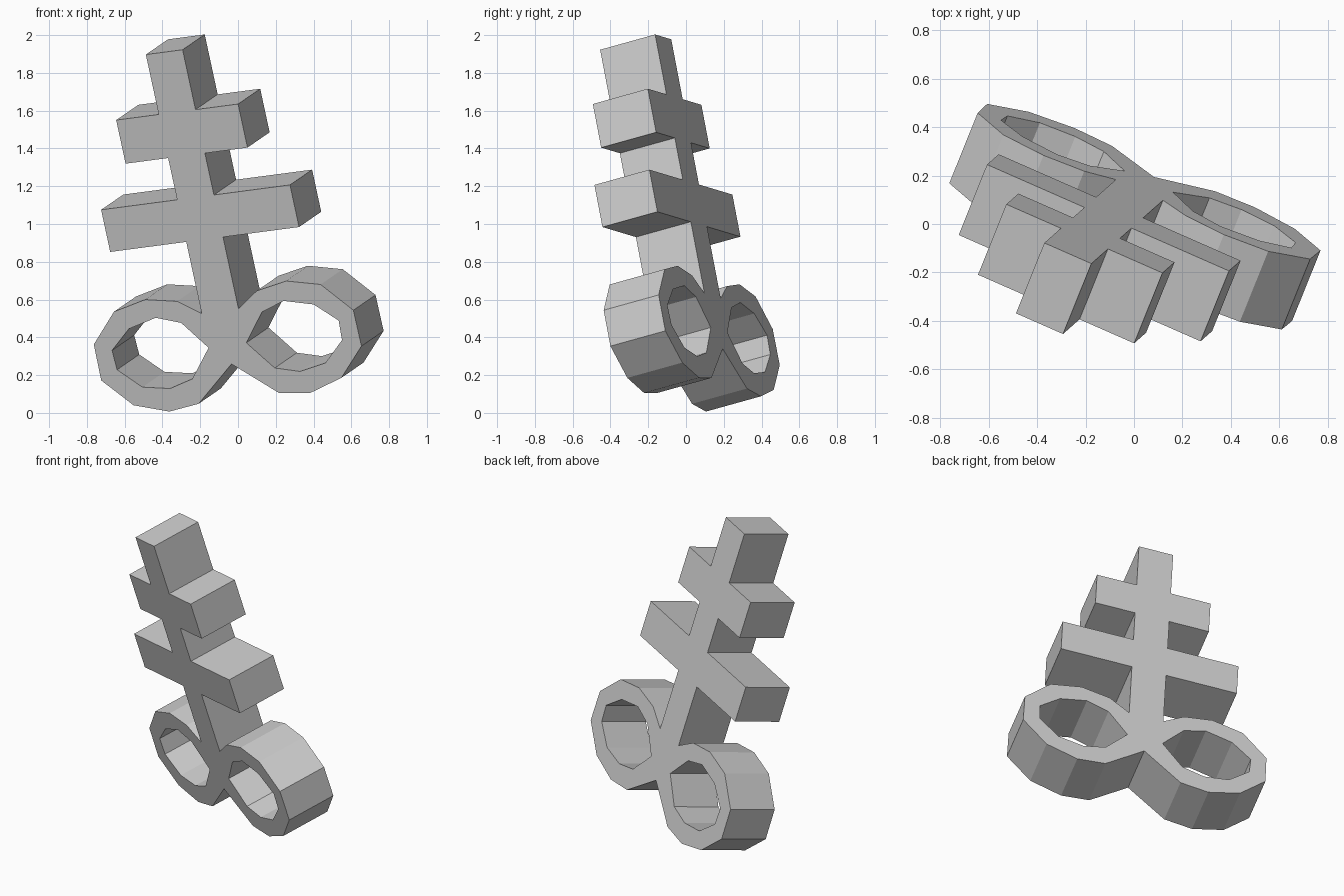
import bpy
from mathutils import Vector, Matrix

cube = bpy.data.objects.get("Cube")
if cube:
    bpy.data.objects.remove(cube, do_unlink=True)

# One flat material
grey = bpy.data.materials.new("plain_grey")
grey.use_nodes = True
colour = (0.6, 0.6, 0.6, 1)
grey.diffuse_color = colour
grey.node_tree.nodes["Principled BSDF"].inputs["Base Color"].default_value = colour

DEPTH = 0.324
STEM = 0.107


def arm(reach, low, high):
    """Right-hand outline of one crossbar, from top to bottom."""
    return [(STEM, high), (reach, high), (reach, low), (STEM, low)]


def mirrored(points):
    return [(-x, y) for x, y in reversed(points)]


# Right half of the outline: stem top, two crossbars, then the loop
loop = [(STEM, .565), (.232, .648), (.41, .68), (.602, .637), (.756, .476),
        (.758, .278), (.605, .122), (.41, .063), (.235, .084)]
half = [(STEM, 1.992)] + arm(.355, 1.422, 1.662) + arm(.55, .96, 1.192) + loop
outline = half + [(0, .274)] + mirrored(half)

# Opening inside each loop
hole = [(.11, .377), (.235, .53), (.372, .575), (.538, .535), (.66, .431),
        (.655, .324), (.533, .213), (.378, .186), (.24, .222)]

# Filled and extruded profile
curve = bpy.data.curves.new("double_barred_cross", "CURVE")
curve.dimensions = "2D"
curve.fill_mode = "BOTH"
curve.extrude = DEPTH / 2
for points in (outline, hole, mirrored(hole)):
    spline = curve.splines.new("POLY")
    spline.points.add(len(points) - 1)
    for p, (x, y) in zip(spline.points, points):
        p.co = (x, y, 0, 1)
    spline.use_cyclic_u = True
curve.materials.append(grey)

cross = bpy.data.objects.new("double_barred_cross", curve)
bpy.context.collection.objects.link(cross)

# Tilted pose: across, up and back directions
across = Vector((.91, -.40, .12)).normalized()
back = Vector((.366, .896, .25))
up = across.cross(back).normalized()
back = up.cross(across)
pose = Matrix((across, up, -back)).transposed().to_4x4()
pose.translation = (.081, .099, .036)

# Turn into a mesh
bpy.ops.object.select_all(action="DESELECT")
cross.select_set(True)
bpy.context.view_layer.objects.active = cross
bpy.ops.object.convert(target="MESH")
cross = bpy.context.object
cross.data.transform(pose)
for face in cross.data.polygons:
    face.use_smooth = False
